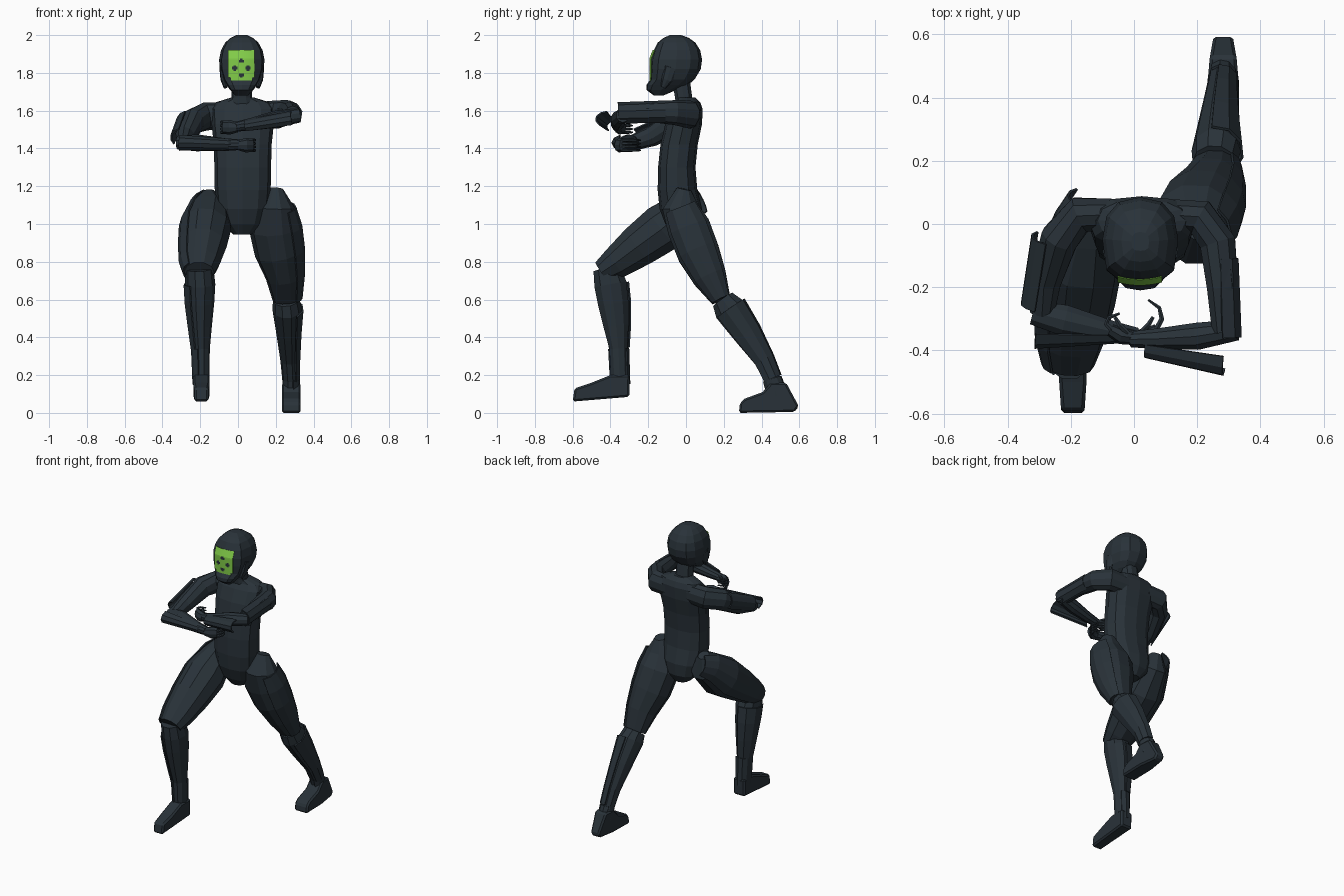
import bpy, bmesh, math
from mathutils import Vector as V

if "Cube" in bpy.data.objects:
    bpy.data.objects.remove(bpy.data.objects["Cube"])


def mat(name, rgb):
    m = bpy.data.materials.new(name)
    m.diffuse_color = (*rgb, 1)
    m.use_nodes = True
    m.node_tree.nodes["Principled BSDF"].inputs["Base Color"].default_value = m.diffuse_color
    return m


DARK = mat("dark slate", (0.022, 0.032, 0.041))
GREEN = mat("visor green", (0.22, 0.60, 0.065))


def finish(bm, name, mats=(DARK,), recalc=True):
    if recalc:
        bmesh.ops.recalc_face_normals(bm, faces=bm.faces)
    me = bpy.data.meshes.new(name)
    bm.to_mesh(me)
    bm.free()
    ob = bpy.data.objects.new(name, me)
    bpy.context.collection.objects.link(ob)
    for m in mats:
        me.materials.append(m)
    return ob


def thicken(ob, t):
    s = ob.modifiers.new("thickness", "SOLIDIFY")
    s.thickness = t


def frames(pts, ref):
    """Centre, two cross axes and radii for each path point."""
    cs = [V(p[:3]) for p in pts]
    for i, c in enumerate(cs):
        t = (cs[min(i + 1, len(cs) - 1)] - cs[max(i - 1, 0)]).normalized()
        u = (ref - t * ref.dot(t)).normalized()
        yield c, u, t.cross(u), pts[i][3], pts[i][4]


def bridge(bm, rings, closed):
    n = len(rings[0])
    for a, b in zip(rings, rings[1:]):
        for i in range(n if closed else n - 1):
            j = (i + 1) % n
            bm.faces.new((a[i], a[j], b[j], b[i]))


def tube(name, pts, ref, n=10):
    """Closed limb through (x, y, z, radius along ref, other radius)."""
    bm = bmesh.new()
    rings = []
    for c, u, v, ru, rv in frames(pts, V(ref)):
        rings.append([bm.verts.new(c + u * ru * math.cos(a) + v * rv * math.sin(a))
                      for a in (2 * math.pi * i / n for i in range(n))])
    bridge(bm, rings, True)
    bm.faces.new(rings[0])
    bm.faces.new(rings[-1])
    return finish(bm, name)


def shell(name, pts, ref, out, half=60, n=5, grow=0.0):
    """Open armour plate on the side of a limb that faces `out`."""
    bm = bmesh.new()
    rings = []
    for c, u, v, ru, rv in frames(pts, V(ref)):
        mid = math.atan2(V(out).dot(v), V(out).dot(u))
        angs = [mid + math.radians(half * (2 * i / (n - 1) - 1)) for i in range(n)]
        rings.append([bm.verts.new(c + u * (ru + grow) * math.cos(a)
                                   + v * (rv + grow) * math.sin(a)) for a in angs])
    bridge(bm, rings, False)
    thicken(finish(bm, name), 0.008)


def stack(name, rows, cx, n=12, front=0.85):
    """Body of level rings: (z, half width, front y, back y)."""
    bm = bmesh.new()
    rings = []
    for z, rx, y0, y1 in rows:
        ring = []
        for i in range(n):
            a = 2 * math.pi * i / n
            c, s = math.cos(a), math.sin(a)
            c = math.copysign(abs(c) ** 0.8, c) if abs(c) > 1e-6 else 0
            s = math.copysign(abs(s) ** (front if s < 0 else 0.85), s) if abs(s) > 1e-6 else 0
            ring.append(bm.verts.new((cx + rx * c, (y0 + y1) / 2 + (y1 - y0) / 2 * s, z)))
        rings.append(ring)
    bridge(bm, rings, True)
    bm.faces.new(rings[0])
    bm.faces.new(rings[-1])
    return finish(bm, name)


def foot(name, x0, x1, profile, narrow):
    """Side profile pulled across x; narrow(y) pinches the width."""
    bm = bmesh.new()
    f = bm.faces.new([bm.verts.new((x0, y, z)) for y, z in profile])
    r = bmesh.ops.extrude_face_region(bm, geom=[f])
    for v in r["geom"]:
        if isinstance(v, bmesh.types.BMVert):
            v.co.x = x1
    m = (x0 + x1) / 2
    for v in bm.verts:
        v.co.x = m + (v.co.x - m) * narrow(v.co.y)
    b = finish(bm, name).modifiers.new("bevel", "BEVEL")
    b.width = 0.01
    b.segments = 1


# torso, neck, head
stack("torso", [(0.945, 0.05, -0.07, 0.05), (1.0, 0.11, -0.11, 0.08), (1.08, 0.138, -0.14, 0.085),
                (1.18, 0.148, -0.15, 0.06), (1.3, 0.15, -0.148, 0.05), (1.42, 0.153, -0.135, 0.062),
                (1.53, 0.165, -0.11, 0.085), (1.61, 0.168, -0.075, 0.088), (1.645, 0.14, -0.05, 0.075),
                (1.67, 0.06, -0.045, 0.05)], 0.025)
stack("neck", [(1.62, 0.075, -0.055, 0.06), (1.67, 0.055, -0.06, 0.035), (1.78, 0.05, -0.08, 0.02)], 0.02, 10)
stack("head", [(1.68, 0.035, -0.17, -0.12), (1.71, 0.062, -0.21, -0.05), (1.735, 0.08, -0.21, 0.01),
               (1.765, 0.1, -0.19, 0.045), (1.82, 0.117, -0.188, 0.078), (1.87, 0.12, -0.185, 0.085),
               (1.92, 0.11, -0.17, 0.075), (1.96, 0.088, -0.15, 0.05), (1.985, 0.06, -0.12, 0.015),
               (2.0, 0.028, -0.085, -0.025)], 0.02, front=0.5)
for nm, s in (("ear_plate_right", -1), ("ear_plate_left", 1)):
    x = 0.02 + s * 0.085
    tube(nm, [(x, -0.12, 1.725, 0.012, 0.015), (x + s * 0.014, -0.10, 1.765, 0.014, 0.03),
              (x + s * 0.022, -0.08, 1.83, 0.012, 0.035)], (1, 0, 0), 8)

# green visor with dark dots
bm = bmesh.new()
NX, NZ = 20, 22
grid = []
for k in range(NZ + 1):
    row = []
    for i in range(NX + 1):
        dx, z = -0.07 + 0.14 * i / NX, 1.76 + 0.16 * k / NZ
        row.append(bm.verts.new((0.018 + dx, -0.1945 + 2 * dx * dx + 0.4 * max(0, z - 1.875), z)))
    grid.append(row)
DOTS = [(0, 1.865), (-0.035, 1.825), (0.035, 1.825), (0, 1.787)]
for k in range(NZ):
    for i in range(NX):
        if k < 2 and (i < 2 or i >= NX - 2):
            continue
        f = bm.faces.new((grid[k][i], grid[k][i + 1], grid[k + 1][i + 1], grid[k + 1][i]))
        c = f.calc_center_median()
        f.material_index = int(any(math.hypot(c.x - 0.018 - a, c.z - b) < 0.013 for a, b in DOTS))
thicken(finish(bm, "visor", (GREEN, DARK), False), 0.003)

# legs: right one steps forward, left one is stretched back
X, Z = (1, 0, 0), (0, 0, 1)
r_thigh = [(-.155, .03, 1.17, .035, .04), (-.15, .0, 1.085, .1, .105), (-.17, -.12, .98, .135, .135),
           (-.185, -.25, .885, .125, .118), (-.2, -.37, .795, .105, .09), (-.205, -.445, .745, .08, .065)]
r_shin = [(-.205, -.42, .765, .075, .075), (-.2, -.4, .68, .08, .09), (-.2, -.385, .58, .074, .085),
          (-.198, -.37, .46, .06, .07), (-.195, -.358, .34, .046, .05), (-.193, -.35, .15, .04, .048)]
l_thigh = [(.2, -.01, 1.185, .04, .04), (.195, -.03, 1.09, .105, .1), (.195, .015, .98, .137, .12),
           (.218, .065, .85, .13, .118), (.247, .125, .72, .1, .095), (.258, .185, .6, .075, .055)]
l_shin = [(.255, .195, .6, .07, .065), (.26, .23, .55, .078, .088), (.265, .32, .42, .062, .075),
          (.272, .41, .28, .048, .052), (.277, .455, .18, .043, .045), (.28, .485, .09, .04, .05)]
for side, s, thigh, shin in (("right", -1, r_thigh, r_shin), ("left", 1, l_thigh, l_shin)):
    tube("thigh_" + side, thigh, X)
    tube("shin_" + side, shin, X)
    plate = thigh[1:] if s > 0 else [(-.13, .075, 1.12, .075, .075)] + thigh[1:]
    shell("thigh_plate_" + side, plate, X, (s, 0, 0), 50, grow=0.009)
    shell("calf_plate_" + side, shin[1:5], X, (s, 0.4, 0.2), 75, grow=0.011)
    shell("ankle_cuff_" + side, shin[4:], X, (s, 0.6, 0), 100, 7, grow=0.008)
foot("foot_right", -.237, -.15, [(-.6, .06), (-.3, .085), (-.298, .2), (-.4, .2), (-.5, .16), (-.59, .13)],
     lambda y: 0.85 if y < -.55 else 1)
foot("foot_left", .232, .332, [(.28, 0), (.45, .003), (.575, .005), (.597, .035), (.53, .16), (.45, .16),
                               (.405, .11), (.31, .075), (.285, .05)], lambda y: 0.62 if y > .55 else 0.85 if y > .5 else 1)

# arms, with plates outside the upper arm and forearm
tube("upper_arm_right", [(-.06, .03, 1.575, .07, .052), (-.17, .03, 1.57, .075, .06), (-.235, -.045, 1.545, .07, .062),
                         (-.28, -.18, 1.465, .055, .052), (-.29, -.28, 1.43, .042, .04)], Z)
tube("forearm_right", [(-.32, -.28, 1.43, .035, .04), (-.22, -.305, 1.43, .045, .052),
                       (-.07, -.34, 1.42, .034, .035), (.01, -.355, 1.42, .028, .028)], Z)
tube("upper_arm_left", [(.1, .03, 1.575, .07, .052), (.21, .02, 1.58, .075, .06), (.265, -.06, 1.59, .066, .06),
                        (.28, -.2, 1.595, .054, .052), (.29, -.34, 1.58, .045, .045)], Z)
tube("forearm_left", [(.325, -.335, 1.575, .038, .035), (.2, -.355, 1.555, .045, .045),
                      (.08, -.363, 1.53, .034, .035), (-.01, -.365, 1.515, .026, .026)], Z)
shell("arm_plate_right", [(-.265, -.045, 1.545, .06, .062), (-.3, -.26, 1.455, .055, .06)], Z, (-1, 0, .3))
shell("arm_plate_left", [(.27, -.11, 1.592, .062, .062), (.277, -.36, 1.585, .06, .065)], Z, (1, 0, .2), 75)
shell("forearm_plate_right", [(-.31, -.325, 1.43, .045, .07), (0, -.345, 1.42, .03, .03)], Z, (0, -1, 0), 70)
shell("forearm_plate_left", [(.29, -.415, 1.555, .045, .067), (.04, -.38, 1.515, .035, .045)], Z, (0, -1, .4), 65)

# hands: palm, four curled fingers and a thumb
for side, s, ox, oz, cu in (("right", 1, 0, 1.417, 1), ("left", -1, 0, 1.512, .55)):
    tube("palm_" + side, [(ox, -.36, oz, .026, .023), (ox + s * .04, -.355, oz, .038, .026),
                          (ox + s * .075, -.335, oz, .036, .02)], Z, 8)
    for i in range(4):
        z = oz + .027 - .018 * i
        tube(f"finger_{side}_{i + 1}", [(ox + s * .07, -.335, z, .009, .01), (ox + s * .088, -.335 + .035 * cu, z, .008, .009),
                                        (ox + s * .08, -.335 + .07 * cu, z, .007, .007),
                                        (ox + s * .045, -.335 + .095 * cu, z, .004, .004)], Z, 6)
    tube("thumb_" + side, [(ox + s * .02, -.345, oz + .02, .01, .01), (ox + s * .045, -.32, oz + .028, .009, .009),
                           (ox + s * .06, -.295, oz + .02, .006, .006)], Z, 6)
